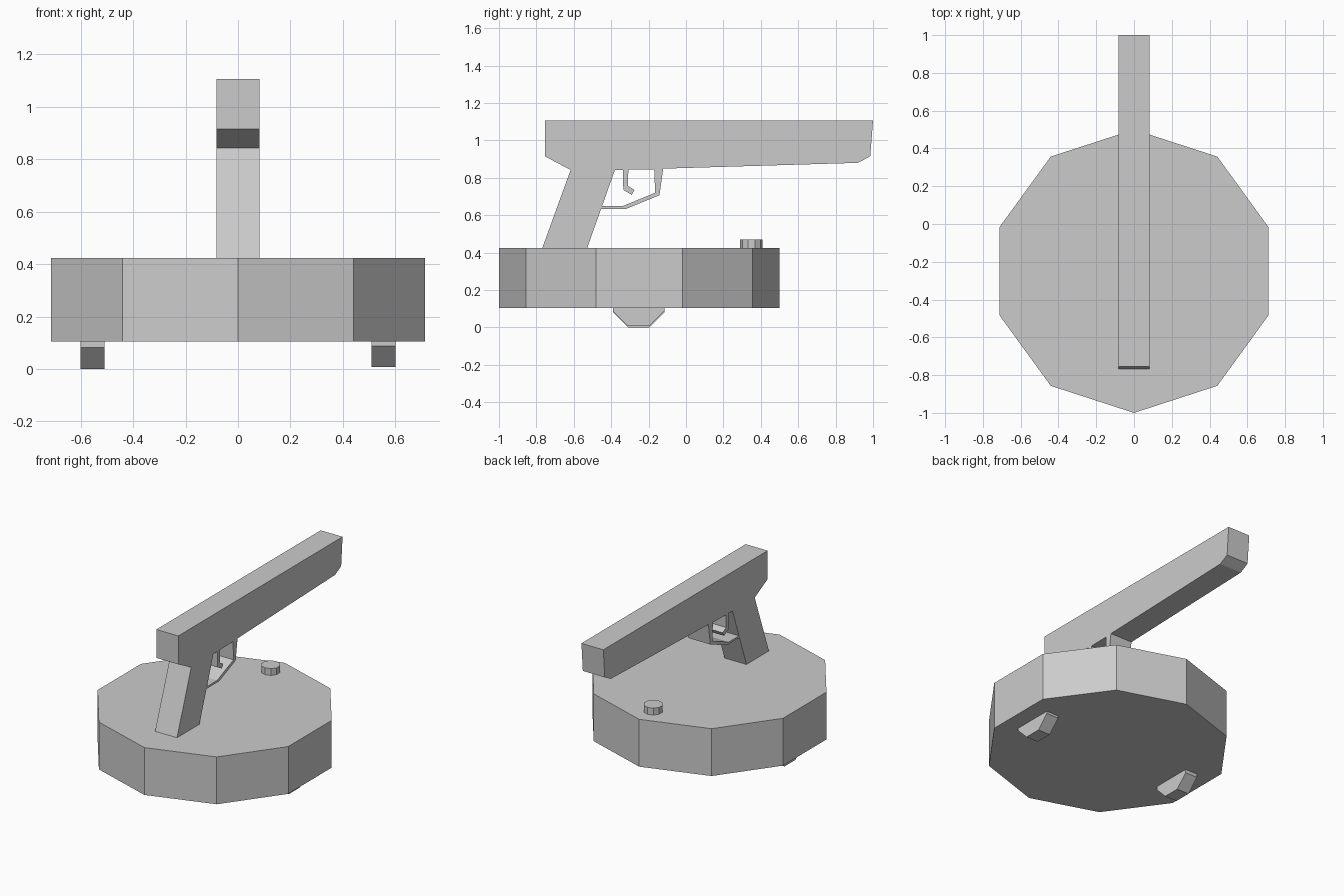
import bpy, bmesh, math

if "Cube" in bpy.data.objects:
    bpy.data.objects.remove(bpy.data.objects["Cube"])


def extrude_profile(name, points, x0, x1):
    """Solid made from a (y, z) outline, extruded along x from x0 to x1."""
    bm = bmesh.new()
    face = bm.faces.new([bm.verts.new((x0, y, z)) for y, z in points])
    res = bmesh.ops.extrude_face_region(bm, geom=[face])
    moved = [v for v in res["geom"] if isinstance(v, bmesh.types.BMVert)]
    bmesh.ops.translate(bm, verts=moved, vec=(x1 - x0, 0, 0))
    bmesh.ops.recalc_face_normals(bm, faces=bm.faces)
    mesh = bpy.data.meshes.new(name)
    bm.to_mesh(mesh)
    bm.free()
    obj = bpy.data.objects.new(name, mesh)
    bpy.context.collection.objects.link(obj)
    return obj


def disc(name, radius, y, z0, z1):
    """Ten-sided upright disc on the centre line."""
    bpy.ops.mesh.primitive_cylinder_add(
        vertices=10, radius=radius, depth=z1 - z0, location=(0, y, (z0 + z1) / 2))
    bpy.context.object.name = name


# Round vacuum body and the button on its top
disc("vacuum_body", 0.75, -0.25, 0.104, 0.424)
disc("power_button", 0.06, 0.35, 0.42, 0.47)

# Octagonal wheels, partly sunk into the body (one sits slightly higher)
WHEEL_R = 0.149
for side, x0, x1, cz in (("left", -0.6, -0.51, 0.138), ("right", 0.51, 0.6, 0.145)):
    angles = [math.radians(22.5 + 45 * i) for i in range(8)]
    outline = [(-0.253 + WHEEL_R * math.cos(a), cz + WHEEL_R * math.sin(a)) for a in angles]
    extrude_profile(side + "_wheel", outline, x0, x1)

# Pistol: slide, frame and slanted grip in one outline
W = 0.082
extrude_profile("pistol_frame", [
    (-0.755, 1.107), (1.0, 1.107), (0.985, 0.915), (0.92, 0.88), (-0.12, 0.849),
    (-0.17, 0.845), (-0.38, 0.842), (-0.53, 0.42), (-0.77, 0.42), (-0.617, 0.842),
    (-0.755, 0.915)], -W, W)

# Trigger guard loop from the frame to the grip
extrude_profile("trigger_guard", [
    (-0.122, 0.849), (-0.142, 0.707), (-0.32, 0.634), (-0.454, 0.634),
    (-0.449, 0.648), (-0.34, 0.648), (-0.165, 0.72), (-0.17, 0.845)], -W, W)

# Hooked trigger
extrude_profile("trigger", [
    (-0.338, 0.844), (-0.335, 0.735), (-0.29, 0.709), (-0.275, 0.735),
    (-0.311, 0.757), (-0.308, 0.844)], -W, W)
